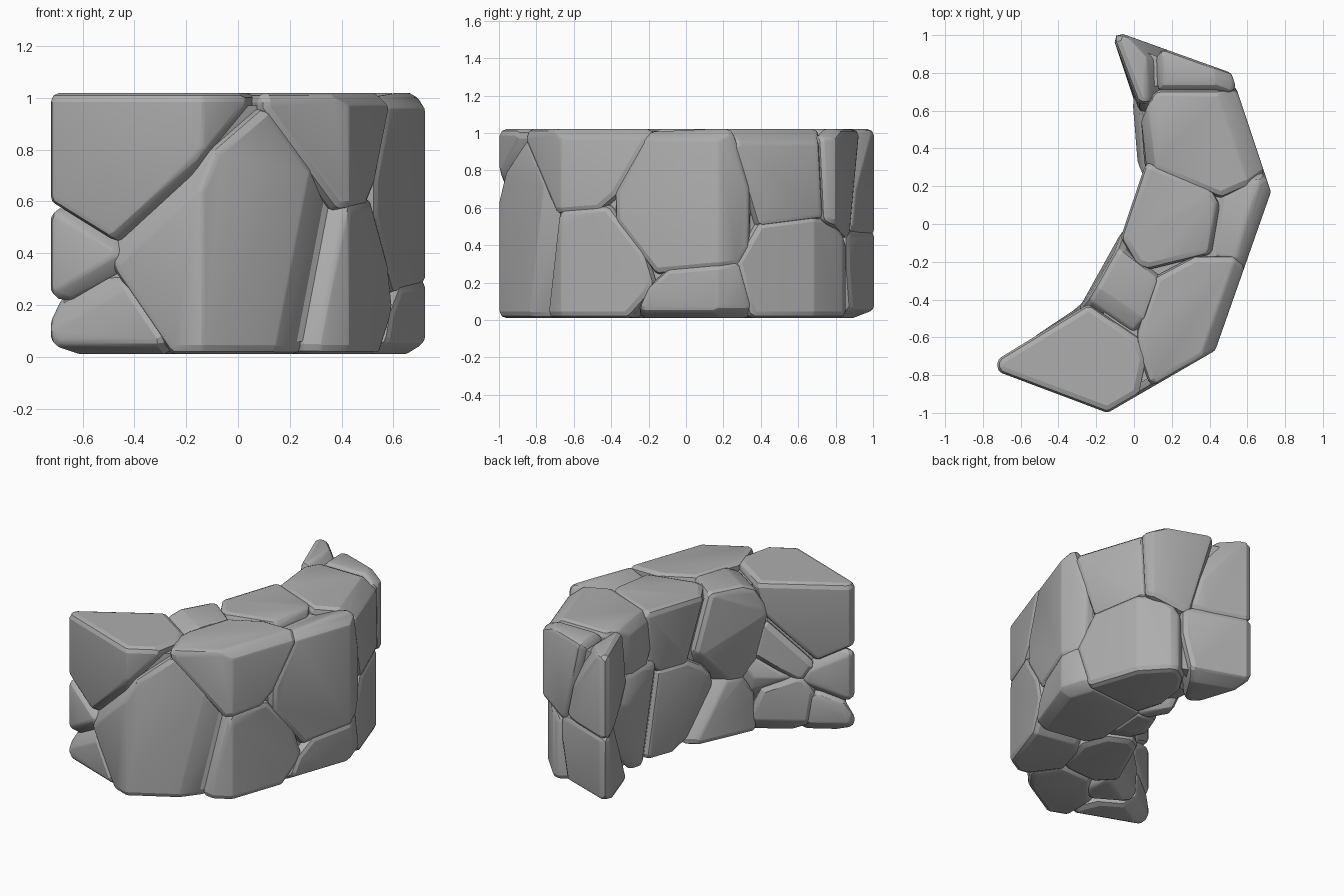
import bpy
import bmesh
import random
from math import radians
from mathutils import Vector

random.seed(7)
cube = bpy.data.objects.get("Cube")
if cube:
    bpy.data.objects.remove(cube, do_unlink=True)

stone = bpy.data.materials.new("grey_stone")
stone.use_nodes = True
GREY = (0.42, 0.42, 0.42, 1)
stone.diffuse_color = GREY
stone.node_tree.nodes["Principled BSDF"].inputs["Base Color"].default_value = GREY

# Curved plan of the wall: outer point, inner point
STATIONS = [
    ((-.725, -.78), (-.72, -.715)),
    ((-.14, -1.0), (-.22, -.41)),
    ((.43, -.67), (-.10, -.16)),
    ((.725, .17), (.07, .31)),
    ((.515, .80), (.03, .65)),
    ((-.07, 1.01), (-.115, 1.0)),
]
BOTTOM, TOP = .01, 1.02

# Stones: centre and relative size
STONES = {
    "end_lower_stone": (.02, .85, .22, .1),
    "end_upper_stone": (.02, .88, .72, .1),
    "back_corner_lower_stone": (.45, .58, .22, .1),
    "back_corner_upper_stone": (.33, .47, .78, .15),
    "back_cap_stone": (.33, .89, .80, .05),
    "inner_back_stone": (.08, .47, .40, .15),
    "side_middle_stone": (.56, -.05, .60, .25),
    "side_bottom_stone": (.50, .02, .06, .1),
    "inner_top_stone": (.14, .02, .82, .1),
    "inner_middle_stone": (.06, .05, .34, .1),
    "side_lower_stone": (.42, -.43, .27, .2),
    "side_upper_stone": (.40, -.47, .87, .1),
    "front_main_stone": (-.06, -.78, .40, .34),
    "left_upper_stone": (-.42, -.76, .80, .27),
    "left_lower_stone": (-.50, -.78, .10, .1),
    "left_middle_stone": (-.66, -.74, .40, .0),
    "inner_front_stone": (-.11, -.30, .70, .15),
    "inner_left_stone": (-.37, -.54, .62, .1),
    "inner_front_lower_stone": (-.09, -.28, .12, .1),
    "inner_left_lower_stone": (-.35, -.53, .14, .1),
}


def hull(points):
    """Convex solid around the points, with flat faces merged."""
    bm = bmesh.new()
    for p in points:
        bm.verts.new(p)
    bmesh.ops.remove_doubles(bm, verts=bm.verts, dist=0.002)
    out = bmesh.ops.convex_hull(bm, input=bm.verts)
    spare = {v for v in out["geom_interior"] + out["geom_unused"]
             if isinstance(v, bmesh.types.BMVert)}
    bmesh.ops.delete(bm, geom=list(spare), context="VERTS")
    bmesh.ops.dissolve_limit(bm, angle_limit=0.02, verts=bm.verts, edges=bm.edges)
    bmesh.ops.recalc_face_normals(bm, faces=bm.faces)
    return bm


def clip(points, co, normal):
    """Cut away the part of a convex solid in front of a plane."""
    sides = [(p - co).dot(normal) for p in points]
    if not points or max(sides) <= 1e-5:
        return points
    if min(sides) >= -1e-5:
        return []
    bm = hull(points)
    bmesh.ops.bisect_plane(bm, geom=bm.verts[:] + bm.edges[:] + bm.faces[:],
                           plane_co=co, plane_no=normal, clear_outer=True)
    kept = [v.co.copy() for v in bm.verts]
    bm.free()
    return kept if len(kept) > 3 else []


def wedge(a, b):
    return [Vector((x, y, z)) for x, y in a + b for z in (BOTTOM, TOP)]


def cell(name):
    """Region of the wall nearest to one stone centre, lapping its neighbours."""
    *c, size = STONES[name]
    c = Vector(c)
    points = []
    for a, b in zip(STATIONS, STATIONS[1:]):
        part = wedge(a, b)
        for other, (*o, other_size) in STONES.items():
            if other == name:
                continue
            d = Vector(o) - c
            t = 0.5 + (size ** 2 - other_size ** 2) / (2 * d.length_squared)
            n = d.normalized()
            part = clip(part, c + d * t + n * .015, n)
        points += part
    return points


def chip(points, count):
    """Knock flat chips off randomly chosen edges between broad faces."""
    for _ in range(count):
        bm = hull(points)
        sharp = [e for e in bm.edges if len(e.link_faces) == 2
                 and e.calc_face_angle() > 0.7 and e.calc_length() > 0.1
                 and min(f.calc_area() for f in e.link_faces) > 0.04]
        if not sharp:
            bm.free()
            break
        edge = random.choice(sharp)
        lean = random.uniform(.3, .7)
        f, g = edge.link_faces
        d = (f.normal * lean + g.normal * (1 - lean)).normalized()
        spot = edge.verts[0].co - d * random.uniform(.03, .06)
        bm.free()
        points = clip(points, spot, d)
    return points


def inset(points, depth):
    """Move every face of a convex solid inward."""
    bm = hull(points)
    planes = [(f.verts[0].co - f.normal * depth, f.normal.copy()) for f in bm.faces]
    bm.free()
    for co, normal in planes:
        points = clip(points, co, normal)
    return points


def worn(points, radius):
    """Chamfer all edges of a convex solid in two steps, keeping its faces."""
    bm = hull(inset(points, radius))
    result = []
    for v in bm.verts:
        normals = [f.normal for f in v.link_faces]
        for n in normals:
            for m in normals:
                if (n + m).length > 0.1:
                    result.append(v.co + (n + m).normalized() * radius)
    bm.free()
    return result


def add_object(name, bm):
    mesh = bpy.data.meshes.new(name)
    bm.to_mesh(mesh)
    bm.free()
    mesh.materials.append(stone)
    mesh.shade_smooth()
    mesh.set_sharp_from_angle(angle=radians(20))
    obj = bpy.data.objects.new(name, mesh)
    bpy.context.scene.collection.objects.link(obj)


# Stones
for name in STONES:
    add_object(name, hull(worn(chip(cell(name), 5), 0.035)))

# Solid core behind the joints
for i, (a, b) in enumerate(zip(STATIONS, STATIONS[1:])):
    add_object(f"wall_core_{i + 1}", hull(inset(wedge(a, b), 0.05)))
